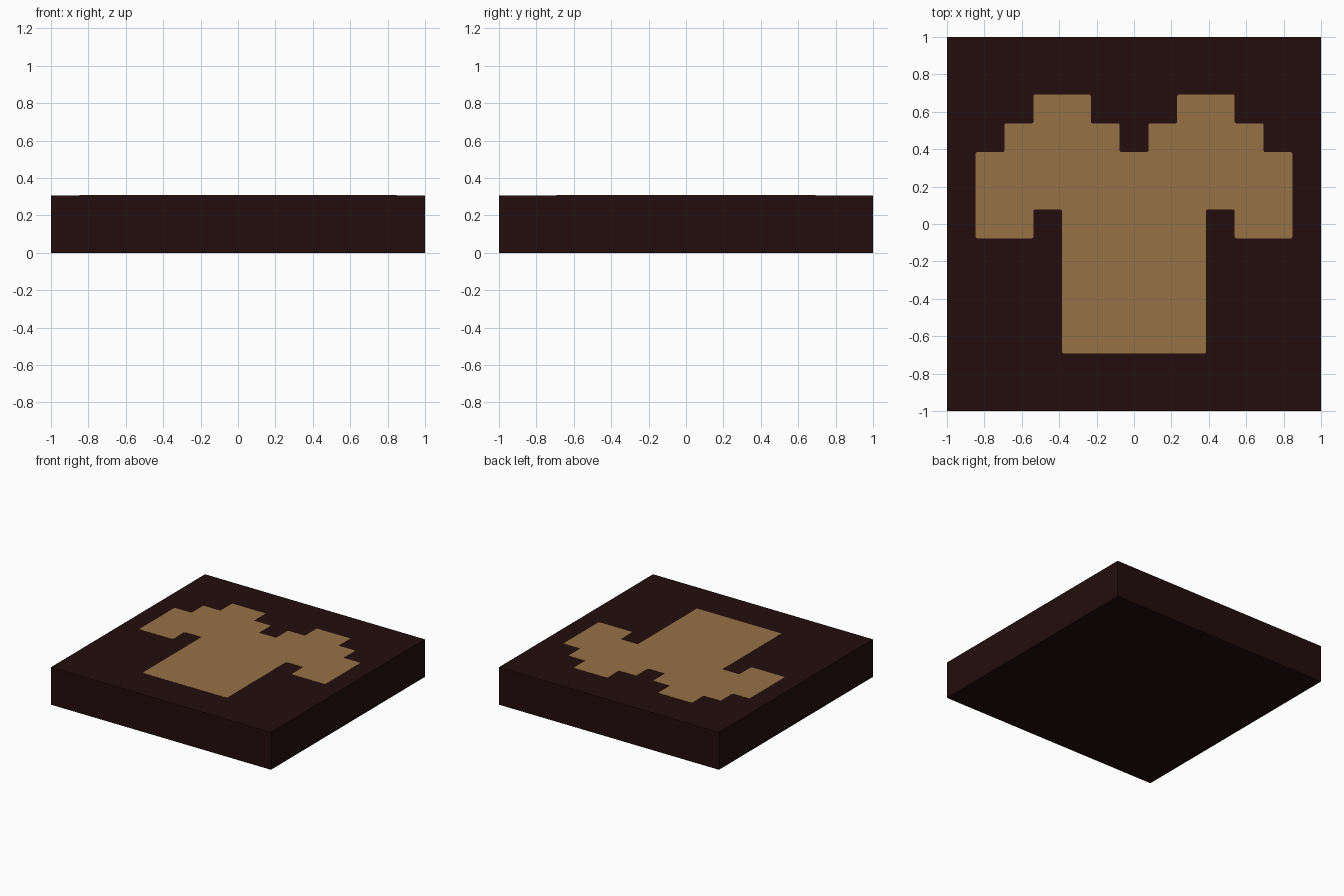
import bpy, bmesh

if "Cube" in bpy.data.objects:
    bpy.data.objects.remove(bpy.data.objects["Cube"])

CELL = 2 / 13          # pattern grid unit
HEIGHT = 2 * CELL      # slab thickness


def material(name, rgb):
    mat = bpy.data.materials.new(name)
    mat.diffuse_color = (*rgb, 1)
    mat.use_nodes = True
    mat.node_tree.nodes["Principled BSDF"].inputs["Base Color"].default_value = mat.diffuse_color
    return mat


def finish(name, bm, mat):
    bmesh.ops.recalc_face_normals(bm, faces=bm.faces)
    mesh = bpy.data.meshes.new(name)
    bm.to_mesh(mesh)
    bm.free()
    mesh.materials.append(mat)
    obj = bpy.data.objects.new(name, mesh)
    bpy.context.collection.objects.link(obj)
    return obj


dark = material("dark brown", (0.0159, 0.0040, 0.0037))
tan = material("tan", (0.305, 0.165, 0.061))

# Square slab
bm = bmesh.new()
bmesh.ops.create_cube(bm, size=1)
bmesh.ops.scale(bm, vec=(2, 2, HEIGHT), verts=bm.verts)
bmesh.ops.translate(bm, vec=(0, 0, HEIGHT / 2), verts=bm.verts)
finish("slab", bm, dark)

# Shirt inlay: right half of the stepped outline in grid units, mirrored
half = [(0.5, 2.5), (0.5, 3.5), (1.5, 3.5), (1.5, 4.5), (3.5, 4.5), (3.5, 3.5),
        (4.5, 3.5), (4.5, 2.5), (5.5, 2.5), (5.5, -0.5), (3.5, -0.5),
        (3.5, 0.5), (2.5, 0.5), (2.5, -4.5)]
outline = half + [(-x, y) for x, y in reversed(half)]
bm = bmesh.new()
face = bm.faces.new([bm.verts.new((x * CELL, y * CELL, HEIGHT - 0.002))
                     for x, y in outline])
# Tiny rounded corners
bmesh.ops.bevel(bm, geom=list(bm.verts), offset=0.008, segments=2,
                profile=0.5, affect='VERTICES')
# Give the inlay a hair of thickness above the slab
ext = bmesh.ops.extrude_face_region(bm, geom=list(bm.faces), use_keep_orig=True)
top = [g for g in ext["geom"] if isinstance(g, bmesh.types.BMVert)]
bmesh.ops.translate(bm, vec=(0, 0, 0.003), verts=top)
finish("shirt_inlay", bm, tan)
